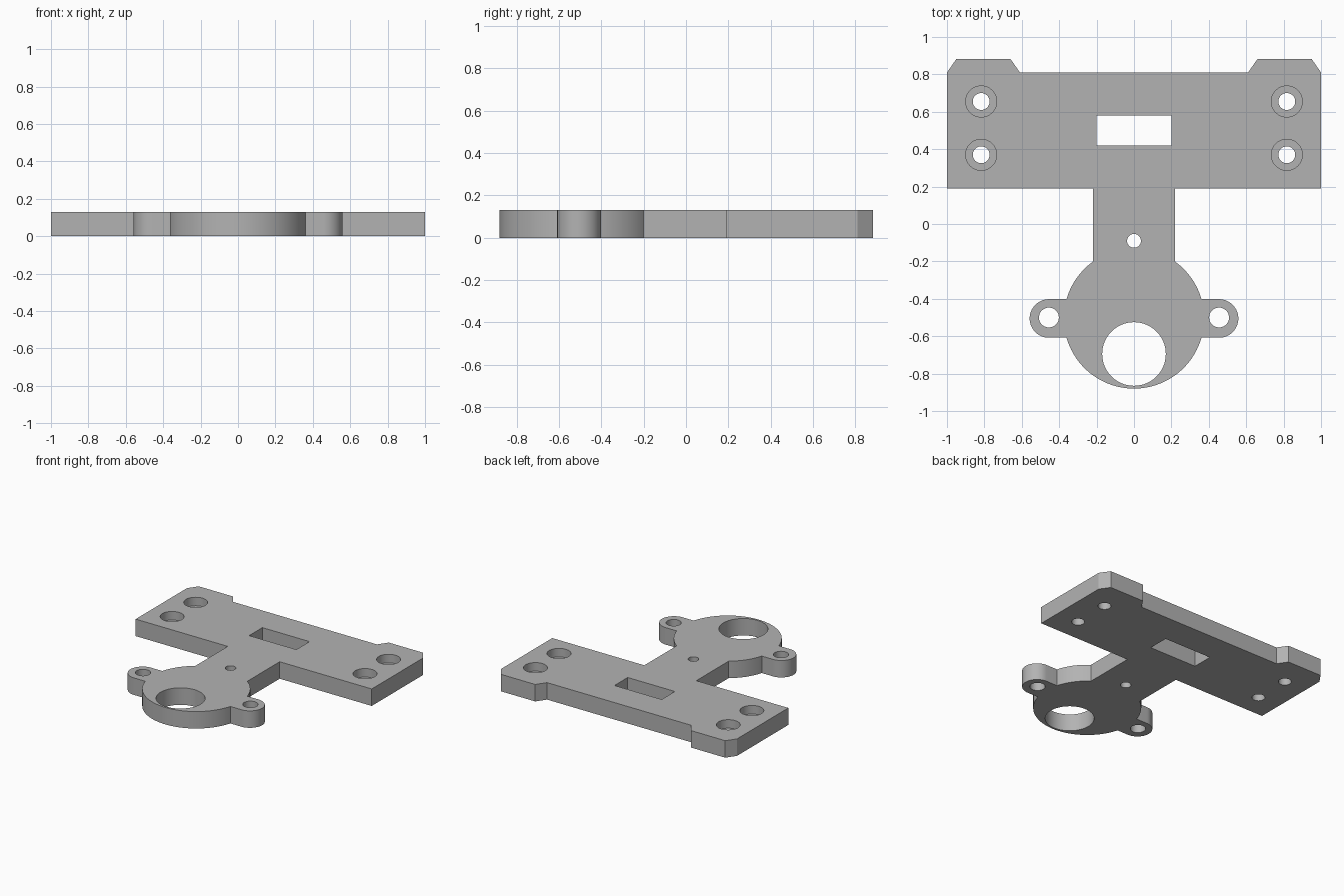
import bpy
import bmesh
from math import sin, cos, pi, asin, sqrt

cube = bpy.data.objects.get("Cube")
if cube:
    bpy.data.objects.remove(cube, do_unlink=True)

THICK = 0.13
BORE_FLOOR = 0.065
DISC_Y, DISC_R = -0.505, 0.375
LUG_X, LUG_R = 0.455, 0.103
NECK_X = 0.22

grey = bpy.data.materials.new("plain grey")
grey.use_nodes = True
grey.diffuse_color = (0.45, 0.45, 0.45, 1)
grey.node_tree.nodes["Principled BSDF"].inputs["Base Color"].default_value = (0.45, 0.45, 0.45, 1)


def prism(name, outline, z0, z1):
    """Extrude a closed outline from z0 to z1."""
    bm = bmesh.new()
    base = bm.faces.new([bm.verts.new((x, y, z0)) for x, y in outline])
    top = bmesh.ops.extrude_face_region(bm, geom=[base])["geom"]
    verts = [v for v in top if isinstance(v, bmesh.types.BMVert)]
    bmesh.ops.translate(bm, verts=verts, vec=(0, 0, z1 - z0))
    bmesh.ops.recalc_face_normals(bm, faces=bm.faces)
    mesh = bpy.data.meshes.new(name)
    bm.to_mesh(mesh)
    bm.free()
    obj = bpy.data.objects.new(name, mesh)
    obj.data.materials.append(grey)
    bpy.context.collection.objects.link(obj)
    return obj


def arc(cx, cy, r, a0, a1, n):
    return [(cx + r * cos(a0 + (a1 - a0) * i / n), cy + r * sin(a0 + (a1 - a0) * i / n))
            for i in range(n + 1)]


def circle(cx, cy, r):
    return arc(cx, cy, r, 0, 2 * pi, 80)[:-1]


# Left half outline, from the bottom of the disc up to the back edge
lug_angle = asin(LUG_R / DISC_R)
neck_angle = asin(sqrt(DISC_R ** 2 - NECK_X ** 2) / DISC_R)
half = arc(0, DISC_Y, DISC_R, -pi / 2, -lug_angle, 28)
half += arc(LUG_X, DISC_Y, LUG_R, -pi / 2, pi / 2, 32)
half += arc(0, DISC_Y, DISC_R, lug_angle, neck_angle, 14)
half += [(NECK_X, 0.19), (1, 0.19), (1, 0.81), (0.95, 0.882), (0.66, 0.882), (0.61, 0.81)]
outline = half + [(-x, y) for x, y in reversed(half[1:])]
plate = prism("mounting_plate", outline, 0, THICK)

# Cutters: slot, neck hole, large bore, lug holes and counterbored screw holes
cuts = [
    ([(-0.2, 0.42), (0.2, 0.42), (0.2, 0.58), (-0.2, 0.58)], -0.1),
    (circle(0, -0.09, 0.037), -0.1),
    (circle(0, -0.695, 0.17), -0.1),
]
for side in (-1, 1):
    cuts.append((circle(side * LUG_X, -0.5, 0.053), -0.1))
    for y in (0.37, 0.655):
        cuts.append((circle(side * 0.817, y, 0.083), BORE_FLOOR))
        cuts.append((circle(side * 0.817, y, 0.045), -0.1))

bpy.ops.object.select_all(action="DESELECT")
bpy.context.view_layer.objects.active = plate
plate.select_set(True)
for shape, floor in cuts:
    cutter = prism("hole_cutter", shape, floor, 0.3)
    cutter.hide_render = True
    mod = plate.modifiers.new("hole", "BOOLEAN")
    mod.operation = "DIFFERENCE"
    mod.solver = "EXACT"
    mod.object = cutter
    bpy.ops.object.modifier_apply(modifier=mod.name)
    bpy.data.objects.remove(cutter, do_unlink=True)

bpy.ops.object.shade_smooth_by_angle(angle=pi / 6)
